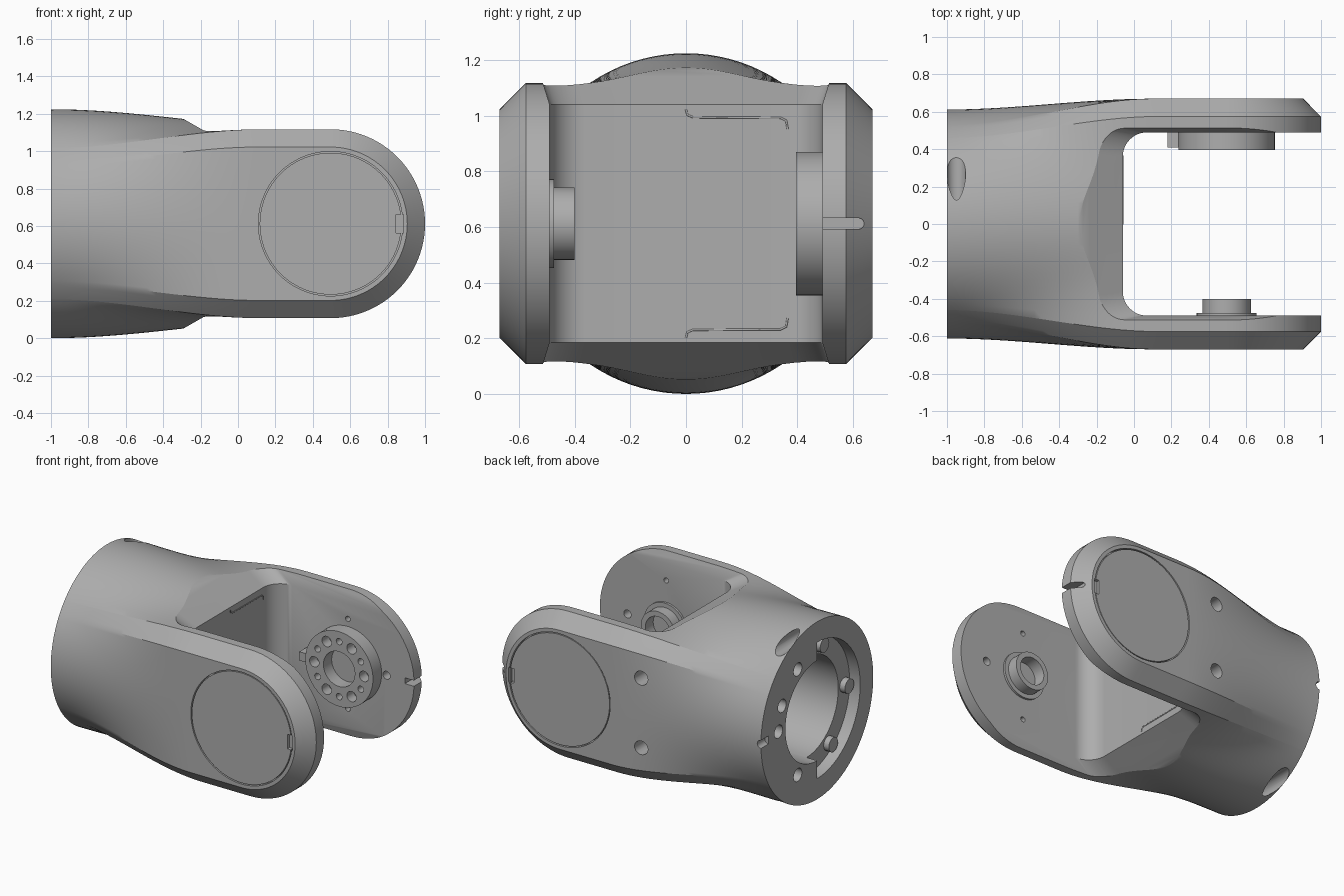
import bpy, bmesh
from math import sin, cos, pi, atan2, radians
from mathutils import Vector

if "Cube" in bpy.data.objects:
    bpy.data.objects.remove(bpy.data.objects["Cube"])

ZC, CX = 0.612, 0.495            # axis height, pivot position
R, HY, HZ, CH = 0.612, 0.67, 0.505, 0.095
IN = 0.49                        # inner face of the arms

metal = bpy.data.materials.new("cast grey")
metal.use_nodes = True
grey = (0.42, 0.42, 0.42, 1)
metal.diffuse_color = grey
metal.node_tree.nodes["Principled BSDF"].inputs["Base Color"].default_value = grey


def finish(name, bm):
    bmesh.ops.recalc_face_normals(bm, faces=bm.faces)
    me = bpy.data.meshes.new(name)
    bm.to_mesh(me)
    bm.free()
    ob = bpy.data.objects.new(name, me)
    me.materials.append(metal)
    bpy.context.collection.objects.link(ob)
    return ob


def loft(name, rings, caps=(True, True)):
    bm = bmesh.new()
    rows = [[bm.verts.new(p) for p in ring] for ring in rings]
    n = len(rows[0])
    for a, b in zip(rows, rows[1:]):
        for i in range(n):
            j = (i + 1) % n
            bm.faces.new((a[i], a[j], b[j], b[i]))
    for row, cap in zip((rows[0], rows[-1]), caps):
        if cap:
            bm.faces.new(row)
    bmesh.ops.remove_doubles(bm, verts=bm.verts, dist=1e-5)
    bmesh.ops.dissolve_degenerate(bm, edges=bm.edges, dist=1e-6)
    return finish(name, bm)


def rod(name, start, end, r, n=32):
    a, b = Vector(start), Vector(end)
    turn = (b - a).to_track_quat('Z', 'Y')
    circle = [turn @ Vector((r * cos(k * 2 * pi / n), r * sin(k * 2 * pi / n), 0)) for k in range(n)]
    return loft(name, [[p + c for c in circle] for p in (a, b)])


def box(name, lo, hi):
    (x0, y0, z0), (x1, y1, z1) = lo, hi
    return loft(name, [[(x0, y0, z), (x1, y0, z), (x1, y1, z), (x0, y1, z)] for z in (z0, z1)])


def select(ob):
    bpy.ops.object.select_all(action='DESELECT')
    ob.select_set(True)
    bpy.context.view_layer.objects.active = ob


def combine(ob, tool, mode='DIFFERENCE'):
    select(ob)
    m = ob.modifiers.new("bool", 'BOOLEAN')
    m.operation, m.solver, m.object = mode, 'EXACT', tool
    bpy.ops.object.modifier_apply(modifier=m.name)
    bpy.data.objects.remove(tool)


def smooth(ob):
    select(ob)
    bpy.ops.object.shade_smooth_by_angle(angle=radians(25))


# Main body: round tube flowing into a chamfered block with a rounded end
corners = [atan2(HZ - CH, HY), atan2(HZ, HY - CH)]
angles = {round(k * 2 * pi / 96, 6) for k in range(96)}
for c in corners:
    angles |= {round(a, 6) for a in (c, pi - c, pi + c, 2 * pi - c)}
angles = sorted(angles)


def section(x):
    pts = []
    for a in angles:
        c, s = max(abs(cos(a)), 1e-6), max(abs(sin(a)), 1e-6)
        block = min(HY / c, HZ / s, (HY + HZ - CH) / (c + s))
        u = min(1, (x + 1) / (1.1 + 0.35 * s ** 6))
        t = u * u * (3 - 2 * u)
        r = R + (block - R) * t
        pts.append((r * cos(a), r * sin(a)))
    return pts


rings = []
for k in range(33):
    x = -1 + (CX + 1) * k / 32
    rings.append([(x, y, ZC + z) for y, z in section(x)])
for k in range(1, 25):
    f = pi / 2 * k / 24
    rings.append([(CX + abs(z) * sin(f), y, ZC + z * cos(f)) for y, z in section(CX)])
body = loft("fork_body", rings, (True, False))

# Slot between the arms, flaring out at the top and bottom
def slot_ring(z, back, half):
    r = 0.13
    pts = [(1.3, -half, ZC + z), (1.3, half, ZC + z)]
    for side in (1, -1):
        for k in range(13):
            f = pi / 2 * (k / 12 if side > 0 else 1 - k / 12)
            pts.append((back + r - r * sin(f), side * (half - r + r * cos(f)), ZC + z))
    return pts


flare, wall = (-0.37, 0.545), (-0.06, IN)
combine(body, loft("slot_cutter", [slot_ring(-0.605, *flare), slot_ring(-0.428, *wall),
                                   slot_ring(0.428, *wall), slot_ring(0.605, *flare)]))

# Open end: bore, half-round recess, screw holes
combine(body, rod("bore_cutter", (-1.1, 0, ZC), (-0.25, 0, ZC), 0.345, 64))
arc = [(0.47 * cos(pi / 2 + pi * k / 32), 0.47 * sin(pi / 2 + pi * k / 32)) for k in range(33)]
combine(body, loft("recess_cutter", [[(x, y, ZC + z) for y, z in arc] for x in (-1.1, -0.92)]))
for deg in (60, 25, 2, -60):
    y, z = 0.42 * cos(radians(deg)), ZC + 0.42 * sin(radians(deg))
    combine(body, rod("screw_cutter", (-1.1, y, z), (-0.85, y, z), 0.045, 20))
for deg in (110, 180, 235):
    y, z = 0.41 * cos(radians(deg)), ZC + 0.41 * sin(radians(deg))
    combine(body, rod("recess_lug", (-0.96, y, z), (-0.9, y, z), 0.05, 16), 'UNION')
combine(body, rod("rim_notch_cutter", (-1, 0.53, ZC), (-1, 0.7, ZC), 0.028, 16))

# Cross holes breaking through the tube and side screw holes
for s in (1, -1):
    z = ZC + s * 0.548
    combine(body, rod("cross_hole_cutter", (-0.95, 0.02, z), (-0.95, 0.7, z), 0.05))
    z = ZC + s * 0.24
    combine(body, rod("side_hole_cutter", (-0.12, 0.53, z), (-0.12, 0.8, z), 0.048, 24))

# Arm covers, each in a shallow seat with a prying notch
for s, side in ((1, "back"), (-1, "front")):
    combine(body, rod("seat_cutter", (CX, s * 0.64, ZC), (CX, s * 0.8, ZC), 0.386, 96))
    cover = rod(side + "_cover", (CX, s * 0.63, ZC), (CX, s * 0.668, ZC), 0.379, 96)
    for ob in (body, cover):
        lo, hi = sorted((s * 0.645, s * 0.7))
        combine(ob, box("notch_cutter", (0.845, lo, ZC - 0.05), (0.885, hi, ZC + 0.05)))
    smooth(cover)
    # Small holes on the inner face
    for x, z, r in ((0.79, 0, 0.028), (CX, 0.31, 0.018), (CX, -0.31, 0.018)):
        combine(body, rod("pin_cutter", (x, s * 0.45, ZC + z), (x, s * 0.57, ZC + z), r, 16))

# Cable notch at the tip of the back arm
combine(body, box("tip_cutter", (0.93, 0.45, ZC - 0.02), (1.1, 0.62, ZC + 0.02)))
combine(body, rod("tip_end_cutter", (0.931, 0.62, ZC), (1.1, 0.62, ZC), 0.0199, 16))

# Drive hub with its bolt circle, on the back arm
hub = rod("drive_hub", (CX, 0.395, ZC), (CX, IN + 0.02, ZC), 0.258, 64)
combine(hub, box("hub_key", (0.18, 0.41, ZC - 0.03), (0.3, IN + 0.01, ZC + 0.03)), 'UNION')
combine(hub, rod("hub_bore", (CX, 0.3, ZC), (CX, 0.485, ZC), 0.12, 48))
for k in range(12):
    x, z = CX + 0.19 * cos(k * pi / 6), ZC + 0.19 * sin(k * pi / 6)
    combine(hub, rod("bolt_cutter", (x, 0.3, z), (x, 0.47, z), (0.036, 0.022)[k % 2], 20))
smooth(hub)

# Bearing spigot on the front arm
spigot = rod("bearing_spigot", (CX, -0.4, ZC), (CX, -IN - 0.02, ZC), 0.13, 48)
combine(spigot, rod("flange", (CX, -0.475, ZC), (CX, -IN - 0.01, ZC), 0.16, 48), 'UNION')
combine(spigot, rod("spigot_bore", (CX, -0.3, ZC), (CX, -0.485, ZC), 0.095, 48))
smooth(spigot)
smooth(body)

# Thin seam lines on the slot wall
for s, name in ((1, "upper_seam"), (-1, "lower_seam")):
    curve = bpy.data.curves.new(name, 'CURVE')
    curve.dimensions = '3D'
    curve.bevel_depth = 0.004
    curve.bevel_resolution = 1
    path = [(0, 0.41), (0.005, 0.39), (0.025, 0.382), (0.34, 0.38), (0.36, 0.37), (0.365, 0.34)]
    line = curve.splines.new('POLY')
    line.points.add(len(path) - 1)
    for p, (y, z) in zip(line.points, path):
        p.co = (-0.06, y, ZC + s * z, 1)
    curve.materials.append(metal)
    bpy.context.collection.objects.link(bpy.data.objects.new(name, curve))
